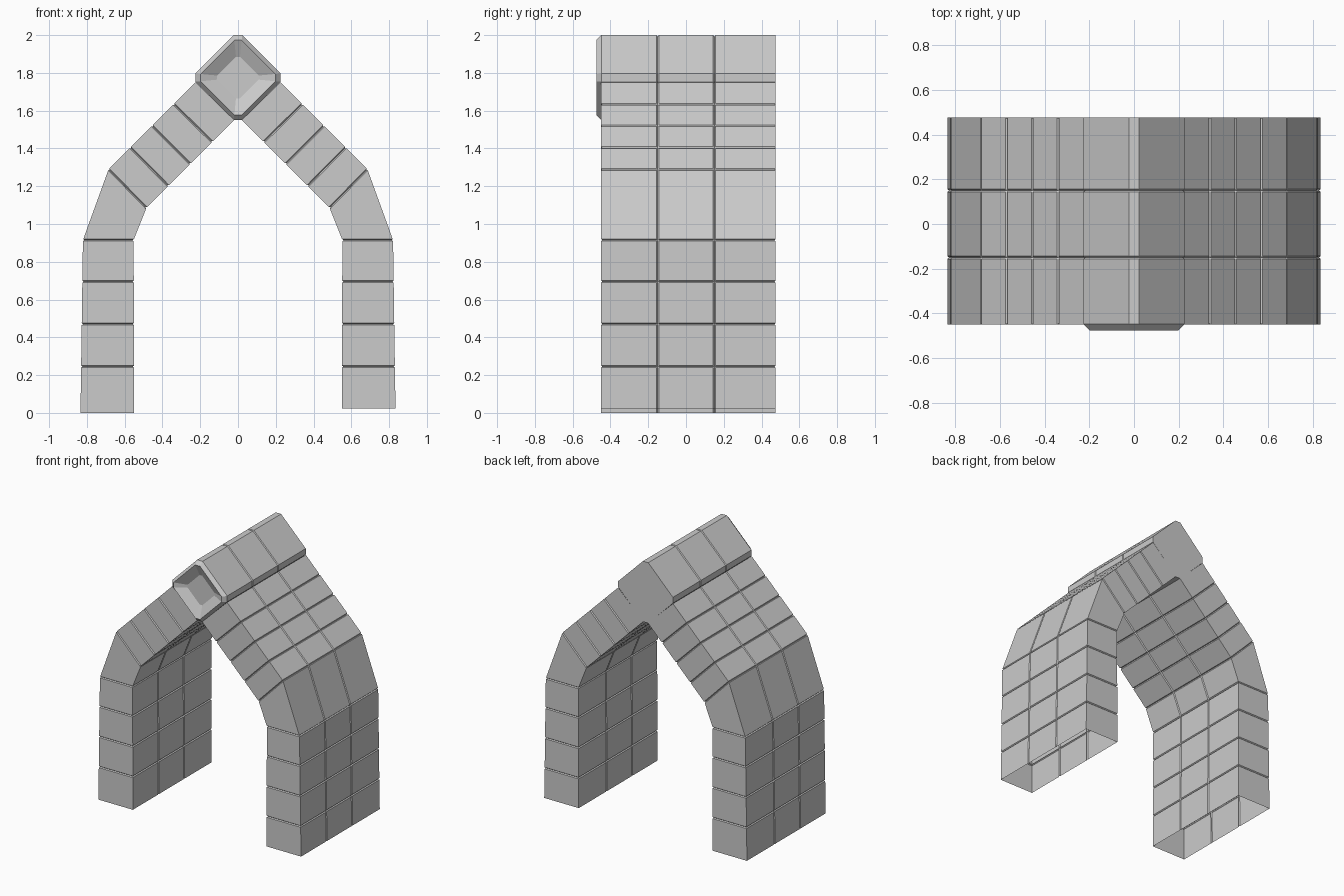
import bpy, bmesh
from mathutils import Vector

if "Cube" in bpy.data.objects:
    bpy.data.objects.remove(bpy.data.objects["Cube"])

FRONT, BACK = -0.45, 0.475      # arch depth range
SEAMS = (-0.15, 0.15)           # seams between the three block columns
GW, GD = 0.006, 0.007           # groove half width and depth


def skin(name, rings, cap_start=False, cap_end=False):
    """Join equal closed rings of points into one mesh object."""
    bm = bmesh.new()
    loops = [[bm.verts.new(p) for p in r] for r in rings]
    n = len(loops[0])
    for a, b in zip(loops, loops[1:]):
        for i in range(n):
            j = (i + 1) % n
            bm.faces.new((a[i], a[j], b[j], b[i]))
    if cap_start:
        bm.faces.new(loops[0][::-1])
    if cap_end:
        bm.faces.new(loops[-1])
    bmesh.ops.recalc_face_normals(bm, faces=bm.faces)
    mesh = bpy.data.meshes.new(name)
    bm.to_mesh(mesh)
    bm.free()
    obj = bpy.data.objects.new(name, mesh)
    bpy.context.collection.objects.link(obj)
    return obj


def section(outer, inner, side, sunk):
    """Rectangular block section with V seams; sunk pulls it in for a joint."""
    across = (inner - outer).normalized()
    d = GD if sunk else 0.0
    ys = [(FRONT + d, 0)]
    for s in SEAMS:
        ys += [(s - GW, 0), (s, GD), (s + GW, 0)]
    ys.append((BACK - d, 0))
    pts = []
    for base, direction, row in ((outer, across, ys), (inner, -across, ys[::-1])):
        for y, dent in row:
            p = base + direction * max(d, dent)
            pts.append((side * p.x, y, p.y))
    return pts


def half_arch(name, side, foot):
    # outer and inner outline at each block joint, foot to keystone
    st = [(Vector((0.834, foot)), Vector((0.55, foot)))]
    for z in (0.245, 0.47, 0.695, 0.915):
        st.append((Vector((0.834 - 0.0142 * z, z)), Vector((0.549 + 0.004 * z, z))))
    for k in range(5):
        t = k / 4
        st.append((Vector((0.685, 1.29)).lerp(Vector((0.225, 1.75)), t),
                   Vector((0.485, 1.085)).lerp(Vector((0.02, 1.55)), t)))
    rings = [section(*st[0], side, False)]
    for i in range(1, len(st) - 1):
        def near(k, other):
            p, q = st[i][k], st[other][k]
            return p + (q - p).normalized() * GW
        rings.append(section(near(0, i - 1), near(1, i - 1), side, False))
        rings.append(section(*st[i], side, True))
        rings.append(section(near(0, i + 1), near(1, i + 1), side, False))
    rings.append(section(*st[-1], side, False))
    return skin(name, rings)


# left and right halves of the arch, feet open underneath
half_arch("left_arch_half", -1, 0.0)
half_arch("right_arch_half", 1, 0.022)

# ridge keystone: diamond bar with bevelled front rim and recessed panel
W, C, CZ = 0.225, 0.022, 1.775


def diamond(y, half):
    c = C * half / W
    return [(x, y, CZ + z) for x, z in (
        (c, half), (half, c), (half, -c), (c, -half),
        (-c, -half), (-half, -c), (-half, c), (-c, half))]


steps = [(-0.435, 0.11), (-0.475, 0.198), (-0.448, W)]
for s in SEAMS:
    steps += [(s - GW, W), (s, W - GD), (s + GW, W)]
steps.append((BACK, W))
skin("keystone", [diamond(y, h) for y, h in steps], True, True)
